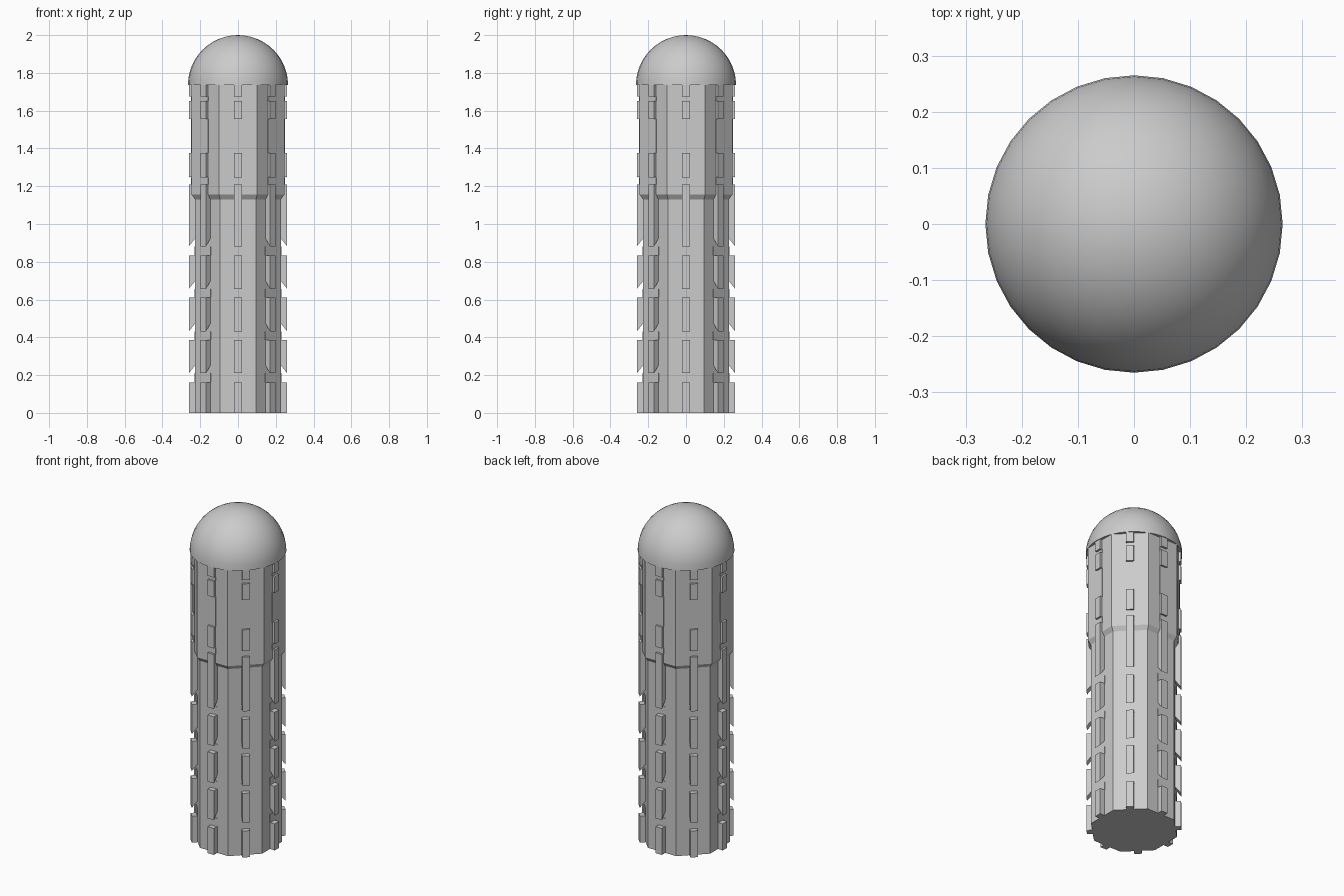
import bpy, bmesh, math
from mathutils import Matrix

if "Cube" in bpy.data.objects:
    bpy.data.objects.remove(bpy.data.objects["Cube"])

grey = bpy.data.materials.new("light grey")
grey.diffuse_color = (0.6, 0.6, 0.6, 1)
grey.use_nodes = True
grey.node_tree.nodes["Principled BSDF"].inputs["Base Color"].default_value = grey.diffuse_color


def make(name, bm):
    bmesh.ops.recalc_face_normals(bm, faces=bm.faces)
    me = bpy.data.meshes.new(name)
    bm.to_mesh(me)
    bm.free()
    me.materials.append(grey)
    ob = bpy.data.objects.new(name, me)
    bpy.context.collection.objects.link(ob)
    return ob


def lathe(name, profile, sides, phase):
    """Solid of stacked rings given as (radius, height); zero radius makes a tip."""
    bm = bmesh.new()
    rings = []
    for r, z in profile:
        if r < 1e-4:
            rings.append([bm.verts.new((0, 0, z))] * sides)
            continue
        rings.append([bm.verts.new((r * math.cos(phase + math.tau * i / sides),
                                    r * math.sin(phase + math.tau * i / sides), z))
                      for i in range(sides)])
    for a, b in zip(rings, rings[1:]):
        for i in range(sides):
            j = (i + 1) % sides
            bm.faces.new(list(dict.fromkeys((a[i], a[j], b[j], b[i]))))
    for ring in (rings[0], rings[-1]):
        if ring[0] != ring[1]:
            bm.faces.new(ring)
    return make(name, bm)


def ribs(name, profiles, half):
    """Extrude (radius, height) outlines sideways and repeat them on eight sides."""
    bm = bmesh.new()
    for k in range(8):
        turn = Matrix.Rotation(k * math.pi / 4, 4, 'Z')
        for prof in profiles:
            a, b = ([bm.verts.new(turn @ Matrix.Translation((r, s, z)).translation)
                     for r, z in prof] for s in (-half, half))
            bm.faces.new(a)
            bm.faces.new(b[::-1])
            for i in range(len(a)):
                j = (i + 1) % len(a)
                bm.faces.new((a[i], a[j], b[j], b[i]))
    return make(name, bm)


# Eight-sided column, wider in its upper part
c = 1 / math.cos(math.pi / 8)
LOW, HIGH, OUT = 0.228, 0.245, 0.26
lathe("column", [(LOW * c, 0), (LOW * c, 1.13), (HIGH * c, 1.155), (HIGH * c, 1.738)],
      8, math.pi / 8)

# Smooth dome cap
dome = lathe("dome", [(0.265 * math.cos(t * math.pi / 24), 1.735 + 0.265 * math.sin(t * math.pi / 24))
                      for t in range(13)], 32, 0)
bpy.context.view_layer.objects.active = dome
dome.select_set(True)
bpy.ops.object.shade_smooth_by_angle(angle=math.radians(40))

# Rib teeth: (bottom at outer edge, top, slant of the underside)
teeth = [(0, 0.16, 0), (0.21, 0.387, 0.045), (0.432, 0.612, 0.045), (0.657, 0.834, 0.045),
         (0.882, 1.21, 0.045), (1.247, 1.375, 0.008), (1.555, 1.652, 0.008), (1.675, 1.737, 0)]
ribs("rib_teeth", [[(0.21, lo + s * 1.4), (OUT, lo), (OUT, hi), (0.21, hi)]
                   for lo, hi, s in teeth], 0.021)

# Thin backing plates in the gaps between teeth
plates = []
for (_, lo, _), (hi, _, _) in zip(teeth, teeth[1:]):
    r = (LOW if hi < 1.13 else HIGH) + 0.003
    plates.append([(r - 0.02, lo), (r, lo), (r, hi), (r - 0.02, hi)])
ribs("gap_plates", plates, 0.024)
